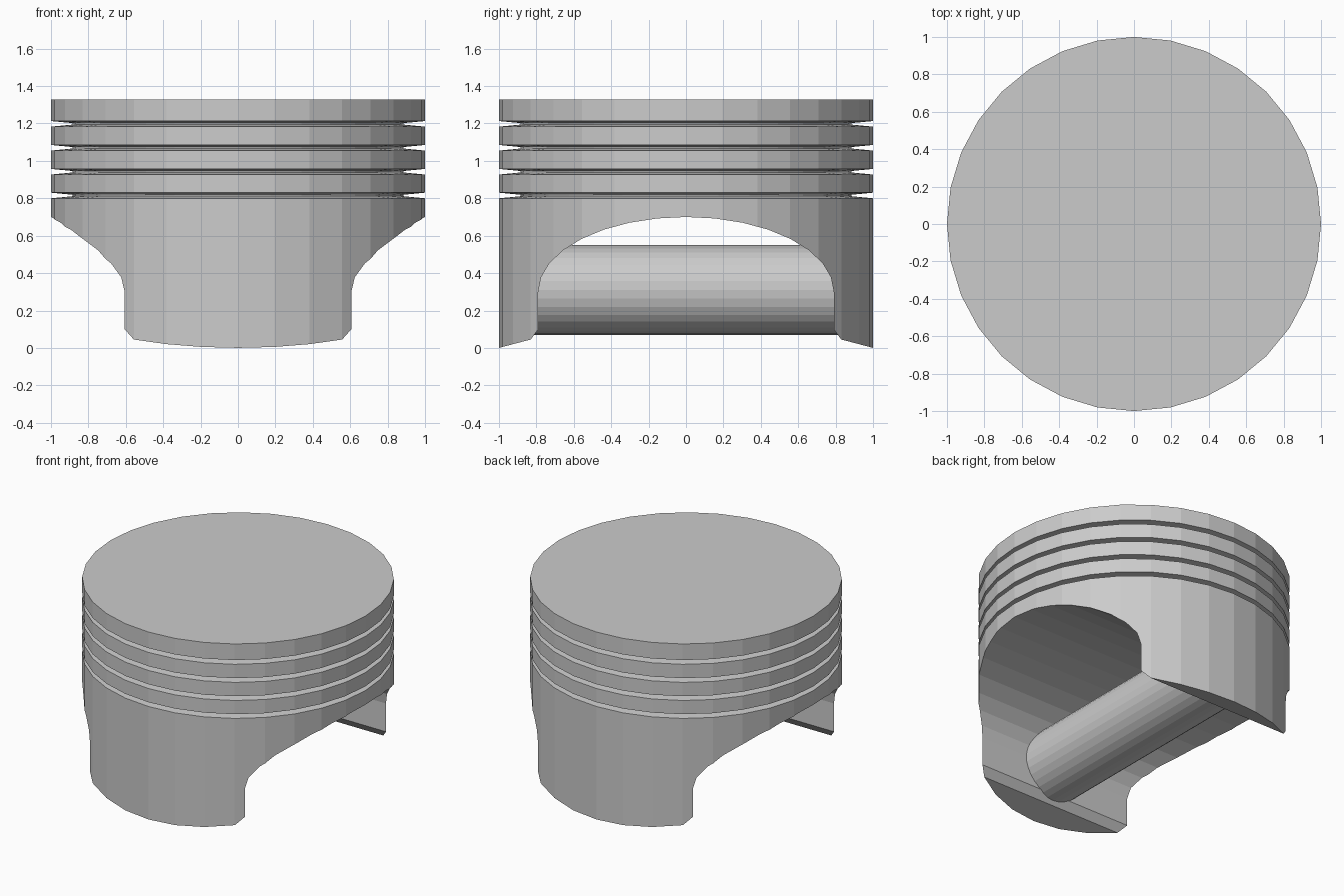
import bpy, bmesh, math

if "Cube" in bpy.data.objects:
    bpy.data.objects.remove(bpy.data.objects["Cube"])

def make_object(name, bm):
    bmesh.ops.recalc_face_normals(bm, faces=bm.faces)
    me = bpy.data.meshes.new(name)
    bm.to_mesh(me)
    bm.free()
    ob = bpy.data.objects.new(name, me)
    bpy.context.collection.objects.link(ob)
    return ob

def lathe(name, profile, sides=32):
    """Stack of rings (radius, z), capped at both ends."""
    bm = bmesh.new()
    rings = [[bm.verts.new((r * math.cos(2 * math.pi * i / sides),
                            r * math.sin(2 * math.pi * i / sides), z))
              for i in range(sides)] for r, z in profile]
    for a, b in zip(rings, rings[1:]):
        for i in range(sides):
            j = (i + 1) % sides
            bm.faces.new((a[i], a[j], b[j], b[i]))
    bm.faces.new(rings[0][::-1])
    bm.faces.new(rings[-1])
    return make_object(name, bm)

def extrude_x(name, outline, half):
    """Closed (y, z) outline extruded along x."""
    bm = bmesh.new()
    face = bm.faces.new([bm.verts.new((-half, y, z)) for y, z in outline])
    new = bmesh.ops.extrude_face_region(bm, geom=[face])["geom"]
    bmesh.ops.translate(bm, vec=(2 * half, 0, 0),
                        verts=[v for v in new if isinstance(v, bmesh.types.BMVert)])
    return make_object(name, bm)

# Piston body with four V-shaped ring grooves
profile = [(1, 0)]
for z in (0.815, 0.942, 1.070, 1.198):
    profile += [(1, z - 0.015), (0.885, z - 0.004), (0.885, z + 0.004), (1, z + 0.015)]
profile.append((1, 1.327))
body = lathe("piston_body", profile)

# Arched tunnel through the skirt, with sloped lower skirt edges
side = [(1.1, -0.026), (0.83, 0.045), (0.79, 0.10)]
arch = [(0.79 * math.cos(math.pi * i / 16), 0.30 + 0.40 * math.sin(math.pi * i / 16))
        for i in range(17)]
outline = [(1.1, -0.2)] + side + arch + [(-y, z) for y, z in reversed(side)] + [(-1.1, -0.2)]
cutter = extrude_x("tunnel_cutter", outline, 1.3)
cutter.hide_render = True

mod = body.modifiers.new("tunnel", 'BOOLEAN')
mod.operation = 'DIFFERENCE'
mod.solver = 'EXACT'
mod.object = cutter
bpy.context.view_layer.update()
cut_mesh = bpy.data.meshes.new_from_object(
    body.evaluated_get(bpy.context.evaluated_depsgraph_get()))
body.modifiers.clear()
body.data = cut_mesh
bpy.data.objects.remove(cutter)

# Wrist pin across the tunnel
pin = lathe("wrist_pin", [(0.24, -0.85), (0.24, 0.85)])
pin.rotation_euler = (math.pi / 2, 0, 0)
pin.location = (0, 0, 0.31)
